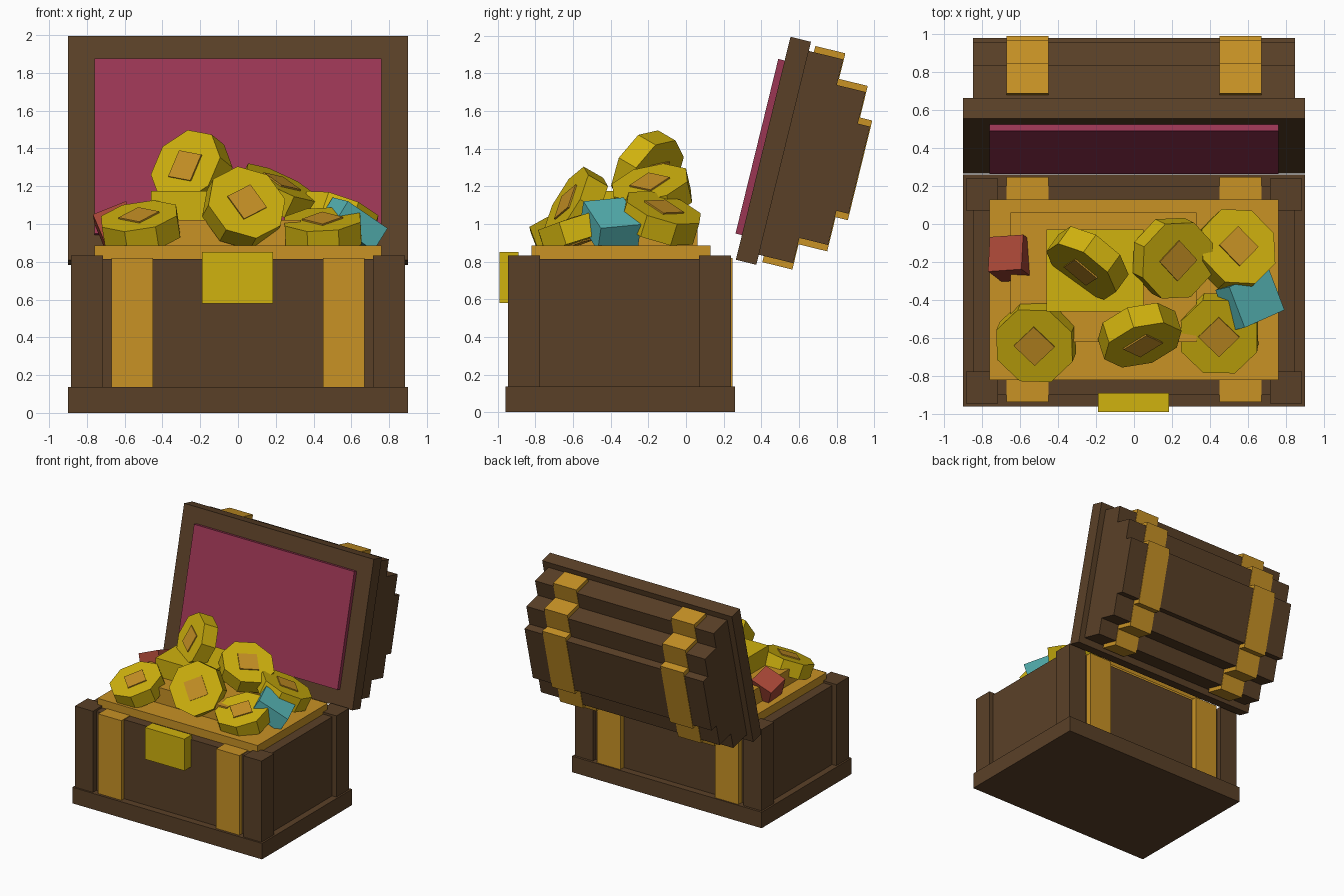
import bpy, math
from mathutils import Matrix, Vector, Euler

if "Cube" in bpy.data.objects:
    bpy.data.objects.remove(bpy.data.objects["Cube"], do_unlink=True)


def material(name, r, g, b):
    # 8-bit display colour to linear
    colour = [((c / 255 + 0.055) / 1.055) ** 2.4 for c in (r, g, b)] + [1]
    m = bpy.data.materials.new(name)
    m.use_nodes = True
    m.diffuse_color = colour
    m.node_tree.nodes["Principled BSDF"].inputs["Base Color"].default_value = colour
    return m


wood = material("brown wood", 90, 64, 39)
brass = material("orange brass", 200, 146, 37)
gold = material("yellow gold", 208, 178, 14)
lining_red = material("crimson lining", 155, 54, 84)
teal = material("teal gem", 88, 184, 184)
ruby = material("red gem", 166, 70, 54)


def finish(name, mat, matrix):
    ob = bpy.context.object
    ob.name = name
    ob.data.materials.append(mat)
    ob.matrix_world = matrix
    return ob


def box(name, mat, x, y, z, frame=Matrix()):
    """Box from (min, max) ranges, placed in an optional local frame."""
    ranges = (x, y, z)
    bpy.ops.mesh.primitive_cube_add(size=1)
    ob = bpy.context.object
    ob.data.transform(Matrix.Diagonal([b - a for a, b in ranges] + [1]))
    centre = Vector([(a + b) / 2 for a, b in ranges])
    return finish(name, mat, frame @ Matrix.Translation(centre))


def sides(x0, x1):
    return (("right", (-x1, -x0)), ("left", (x0, x1)))


# Chest body
box("base_plinth", wood, (-.9, .9), (-.96, .26), (0, .137))
box("chest_body", wood, (-.845, .845), (-.9, .2), (.13, .815))
box("lock_plate", gold, (-.19, .185), (-.99, -.89), (.58, .852))
for side, x in sides(.715, .885):
    for end, y in (("front", (-.945, -.775)), ("back", (.07, .24))):
        box(f"{end}_{side}_post", wood, x, y, (.13, .833))
for side, x in sides(.45, .67):
    box(f"{side}_body_strap", brass, x, (-.938, .248), (.137, .82))

# Treasure heap
box("heap_lower", brass, (-.76, .76), (-.82, .13), (.8, .885))
box("heap_middle", brass, (-.65, .33), (-.62, .06), (.88, 1.02))
box("heap_upper", gold, (-.46, .05), (-.46, -.03), (1.01, 1.175))

# Open lid, leaning back; local y points outward, local z along the lid
lid = Matrix.Translation((0, .265, .81)) @ Matrix.Rotation(math.radians(-13.77), 4, 'X')
box("lid_rim", wood, (-.9, .9), (0, .112), (0, 1.22), lid)
box("lid_lining", lining_red, (-.76, .76), (-.035, .01), (.135, 1.09), lid)
steps = (((.1, .3), (.055, 1.17)), ((.29, .457), (.193, 1.03)), ((.45, .524), (.38, .857)))
for i, (y, z) in enumerate(steps, 1):
    box(f"lid_step_{i}", wood, (-.848, .848), y, z, lid)
    strap_y = (max(y[0], .14), y[1] + .004)
    for side, x in sides(.45, .67):
        box(f"{side}_lid_strap_{i}", brass, x, strap_y, (z[0] - .034, z[1] + .034), lid)


# Octagonal coins with a square stud through the middle
def coin(number, centre, normal):
    turn = Vector((0, 0, 1)).rotation_difference(Vector(normal)).to_matrix().to_4x4()
    frame = Matrix.Translation(centre) @ turn
    bpy.ops.mesh.primitive_cylinder_add(vertices=8, radius=.217, depth=.125)
    bpy.context.object.data.transform(Matrix.Rotation(math.pi / 8, 4, 'Z'))
    finish(f"coin_{number}", gold, frame)
    h = .077
    box(f"coin_stud_{number}", brass, (-h, h), (-h, h), (-.071, .071),
        frame @ Matrix.Rotation(math.pi / 4, 4, 'Z'))


coins = (
    ((-.245, -.205, 1.28), (-.52, -.72, .42)),
    ((.03, -.585, 1.085), (.27, -.84, .48)),
    ((-.515, -.62, .985), (-.15, -.35, .92)),
    ((.45, -.575, .965), (-.05, -.3, .95)),
    ((.205, -.18, 1.165), (.42, -.2, .88)),
    ((.53, -.135, 1.03), (.32, .28, .9)),
)
for i, (centre, normal) in enumerate(coins, 1):
    coin(i, centre, normal)


# Gems
def gem(name, mat, centre, size, degrees):
    turn = Euler([math.radians(d) for d in degrees]).to_matrix().to_4x4()
    box(name, mat, *[(-s / 2, s / 2) for s in size], Matrix.Translation(centre) @ turn)


gem("teal_gem", teal, (.61, -.4, 1.0), (.27, .23, .14), (6, 32, 24))
gem("red_gem", ruby, (-.64, -.18, .975), (.19, .19, .19), (-18, -22, 4))
